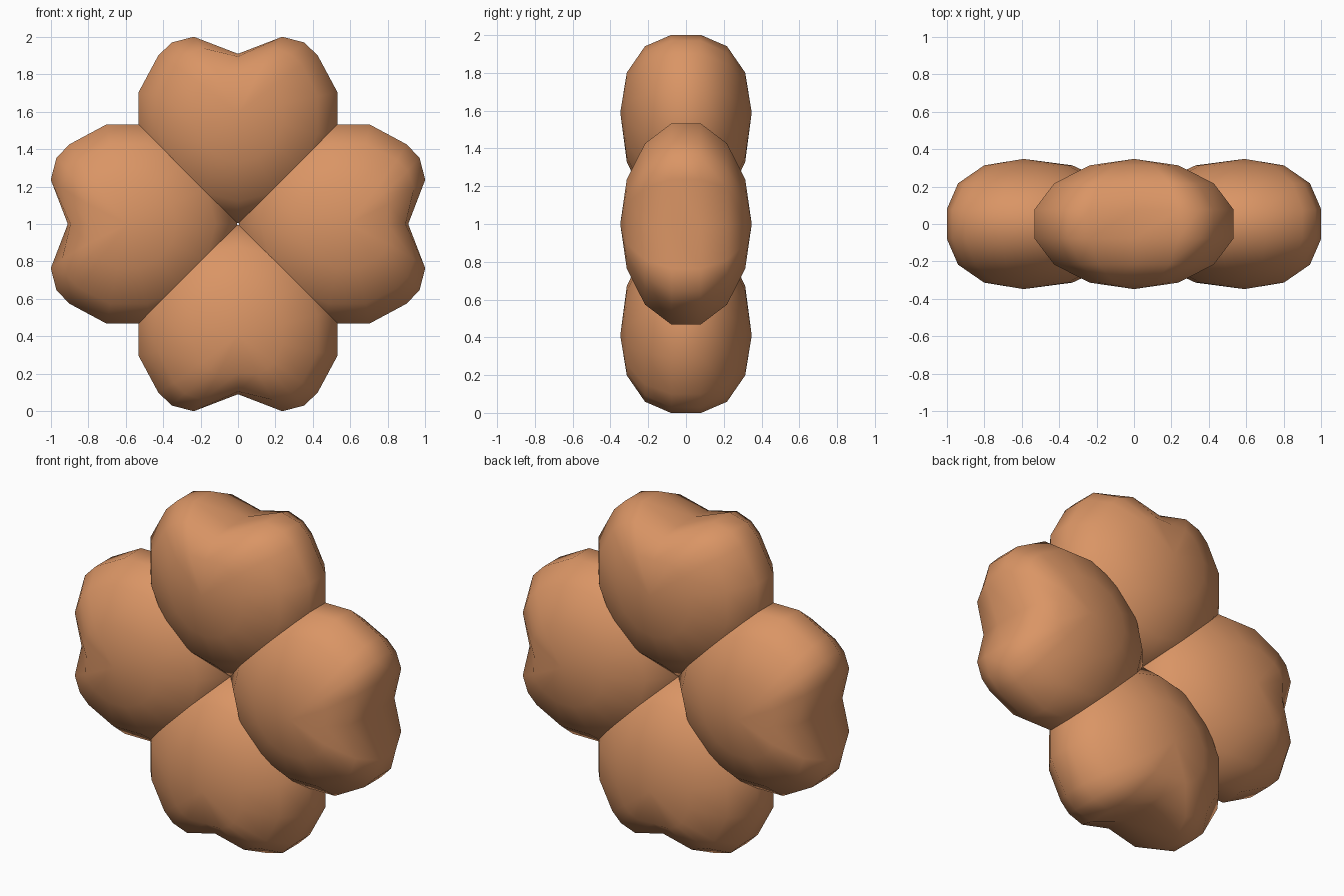
import bpy, bmesh
from math import sin, cos, radians, pi
from mathutils import Matrix

if "Cube" in bpy.data.objects:
    bpy.data.objects.remove(bpy.data.objects["Cube"])

mat = bpy.data.materials.new("clay_orange")
mat.diffuse_color = (0.7, 0.3, 0.13, 1)
mat.use_nodes = True
mat.node_tree.nodes["Principled BSDF"].inputs["Base Color"].default_value = mat.diffuse_color

# Half of the heart outline: angle above the widest line, height factor
HALF = [(90, 0.547), (64.3, 0.78), (49.5, 0.855), (38.6, 0.85), (12.86, 0.87),
        (-12.86, 1), (-38.6, 1), (-64.3, 1), (-90, 1)]
OUTLINE = HALF + [(180 - a, f) for a, f in HALF[-2:0:-1]]
DENT = [0.45, 0.77, 1, 1, 0.77, 0.45]      # the notch fades toward front and back
RX, RY, RZ, CENTRE = 0.56, 0.348, 0.6, 0.59


def heart_leaf(name, turn):
    """Seven-band ellipsoid with poles on y, dented into a heart, tip at the hub."""
    bm = bmesh.new()
    rings = []
    for i, dent in enumerate(DENT):
        t = pi * (i + 1) / 7
        rings.append([bm.verts.new((RX * sin(t) * cos(radians(a)), -RY * cos(t),
                                    CENTRE + RZ * sin(t) * sin(radians(a)) * (1 - (1 - f) * dent)))
                      for a, f in OUTLINE])
    front = bm.verts.new((0, -RY, CENTRE))
    back = bm.verts.new((0, RY, CENTRE))
    n = len(OUTLINE)
    for j in range(n):
        k = (j + 1) % n
        bm.faces.new((front, rings[0][j], rings[0][k]))
        bm.faces.new((back, rings[-1][k], rings[-1][j]))
        for a, b in zip(rings, rings[1:]):
            bm.faces.new((a[j], b[j], b[k], a[k]))
    bm.transform(Matrix.Translation((0, 0, 1)) @ Matrix.Rotation(turn, 4, 'Y'))
    bmesh.ops.recalc_face_normals(bm, faces=bm.faces)
    me = bpy.data.meshes.new(name)
    bm.to_mesh(me)
    bm.free()
    me.shade_smooth()
    me.materials.append(mat)
    bpy.context.collection.objects.link(bpy.data.objects.new(name, me))


# Four leaves around the hub
for i, side in enumerate(("top", "right", "bottom", "left")):
    heart_leaf(side + "_leaf", i * pi / 2)
